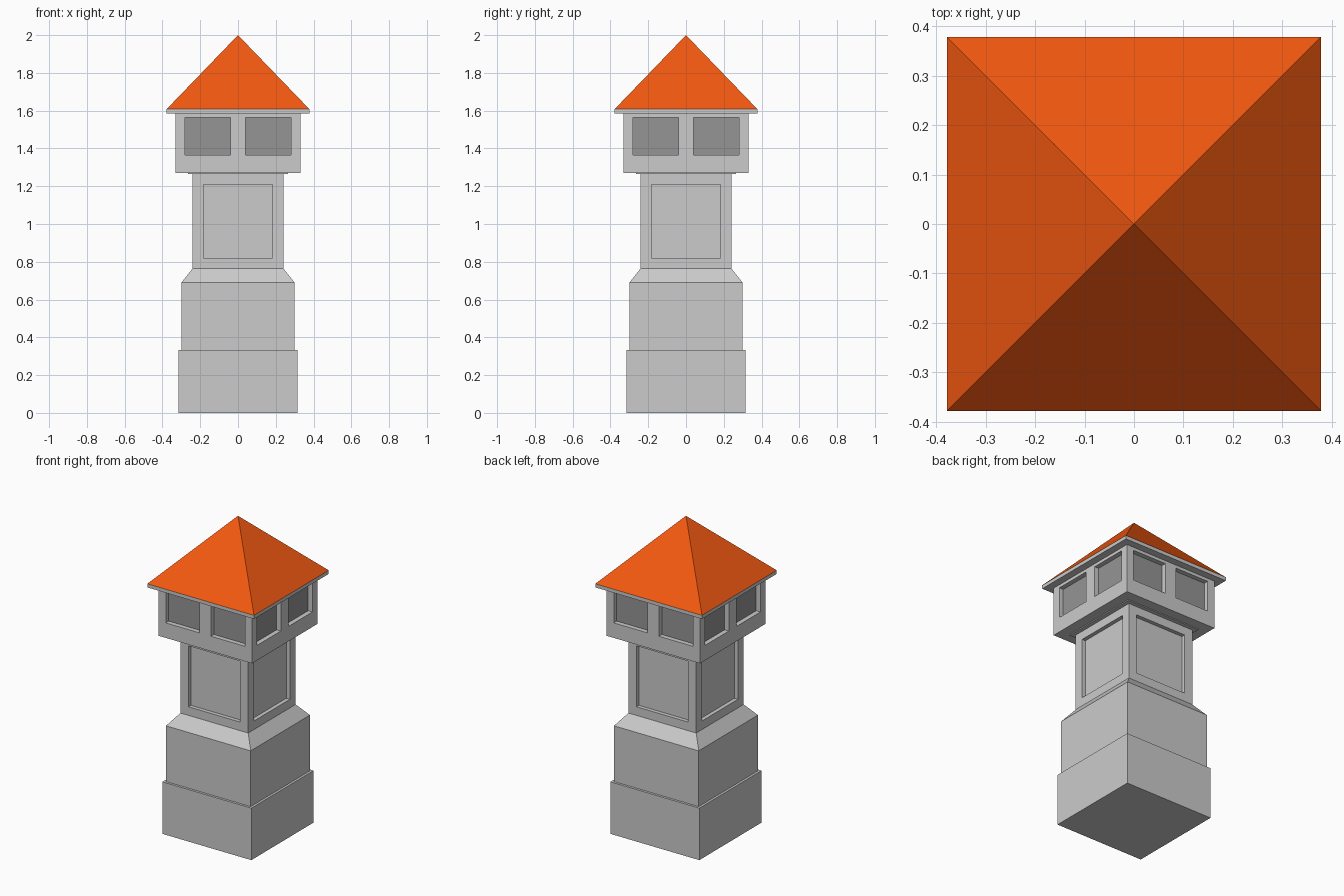
import bpy, bmesh

if "Cube" in bpy.data.objects:
    bpy.data.objects.remove(bpy.data.objects["Cube"])


def material(name, color):
    m = bpy.data.materials.new(name)
    m.diffuse_color = color
    m.use_nodes = True
    m.node_tree.nodes["Principled BSDF"].inputs["Base Color"].default_value = m.diffuse_color
    return m


def finish(name, bm, mats=()):
    bmesh.ops.recalc_face_normals(bm, faces=bm.faces[:])
    mesh = bpy.data.meshes.new(name)
    bm.to_mesh(mesh)
    bm.free()
    for m in mats:
        mesh.materials.append(m)
    ob = bpy.data.objects.new(name, mesh)
    bpy.context.collection.objects.link(ob)
    return ob


def square_loft(name, rings, mats=()):
    """Stack square sections (half width, z); half width 0 makes a point."""
    bm = bmesh.new()
    loops = []
    for r, z in rings:
        corners = [(-r, -r), (r, -r), (r, r), (-r, r)]
        loops.append([bm.verts.new((x, y, z)) for x, y in corners])
    for a, b in zip(loops, loops[1:]):
        for i in range(4):
            j = (i + 1) % 4
            bm.faces.new((a[i], a[j], b[j], b[i]))
    bm.faces.new(loops[0][::-1])
    bm.faces.new(loops[-1])
    bmesh.ops.remove_doubles(bm, verts=bm.verts[:], dist=1e-5)
    return finish(name, bm, mats)


def panelled_box(name, half, z0, z1, spans, p0, p1, depth, mats=()):
    """Box with rectangular recesses, repeated on all four sides."""
    bm = bmesh.new()
    bmesh.ops.create_cube(bm, size=1)
    for v in bm.verts:
        v.co = (v.co.x * 2 * half, v.co.y * 2 * half, z0 + (v.co.z + 0.5) * (z1 - z0))
    cuts = [(axis, c) for axis in (0, 1) for span in spans for c in span]
    for axis, c in cuts + [(2, p0), (2, p1)]:
        co, no = [0, 0, 0], [0, 0, 0]
        co[axis], no[axis] = c, 1
        bmesh.ops.bisect_plane(bm, geom=bm.verts[:] + bm.edges[:] + bm.faces[:],
                               plane_co=co, plane_no=no)
    bm.normal_update()
    cells = []
    for f in bm.faces:
        c = f.calc_center_median()
        along = c.y if abs(f.normal.x) > 0.5 else c.x
        if abs(f.normal.z) < 0.5 and p0 < c.z < p1 and any(a < along < b for a, b in spans):
            cells.append(f)
    panes = bmesh.ops.extrude_discrete_faces(bm, faces=cells)["faces"]
    bm.normal_update()
    for f in panes:
        bmesh.ops.translate(bm, verts=f.verts[:], vec=-f.normal * depth)
        f.material_index = 1 if mats else 0
    return finish(name, bm, mats)


stone = material("stone", (0.8, 0.8, 0.8, 1))
glass = material("dark_glass", (0.3, 0.3, 0.3, 1))
tile = material("roof_tile", (0.9, 0.1, 0.005, 1))

# Base and sloped shoulder
square_loft("plinth", [(0.315, 0), (0.315, 0.333)])
square_loft("lower_body", [(0.30, 0.333), (0.30, 0.69), (0.24, 0.765)])

# Shaft with one sunken panel per side
panelled_box("shaft", 0.24, 0.765, 1.27, [(-0.183, 0.183)], 0.82, 1.21, 0.025)
square_loft("collar", [(0.265, 1.264), (0.265, 1.27)])

# Lookout room with two dark windows per side
panelled_box("lookout", 0.331, 1.27, 1.585, [(-0.28, -0.04), (0.04, 0.28)],
             1.366, 1.565, 0.03, (stone, glass))

# Eaves and pyramid roof
square_loft("eaves", [(0.378, 1.585), (0.378, 1.608)])
square_loft("roof", [(0.378, 1.608), (0, 2.0)], (tile,))
